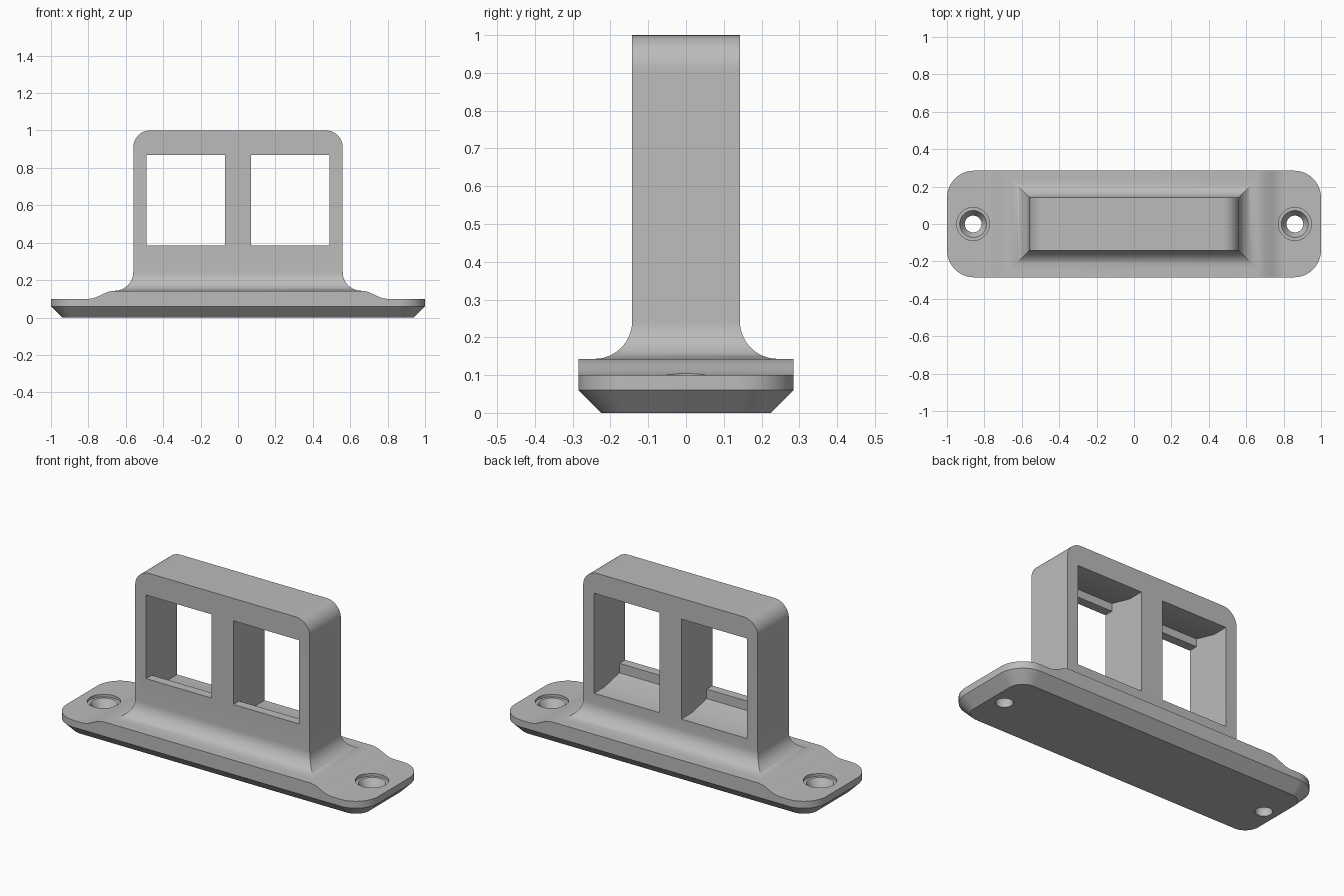
import bpy, bmesh, math

cube = bpy.data.objects.get("Cube")
if cube:
    bpy.data.objects.remove(cube, do_unlink=True)

grey = bpy.data.materials.new("plain grey")
grey.use_nodes = True
COLOUR = (0.5, 0.5, 0.5, 1)
grey.diffuse_color = COLOUR
grey.node_tree.nodes["Principled BSDF"].inputs["Base Color"].default_value = COLOUR


def loft(name, rings):
    """Skin a closed solid through rings that all have the same point count."""
    bm = bmesh.new()
    loops = [[bm.verts.new(p) for p in ring] for ring in rings]
    for low, high in zip(loops, loops[1:]):
        for i in range(len(low)):
            j = (i + 1) % len(low)
            bm.faces.new((low[i], low[j], high[j], high[i]))
    bm.faces.new(loops[0][::-1])
    bm.faces.new(loops[-1])
    bmesh.ops.recalc_face_normals(bm, faces=bm.faces)
    mesh = bpy.data.meshes.new(name)
    bm.to_mesh(mesh)
    bm.free()
    mesh.materials.append(grey)
    ob = bpy.data.objects.new(name, mesh)
    bpy.context.collection.objects.link(ob)
    return ob


def rounded_ring(hx, hy, r, z, steps=12):
    ring = []
    for q, (sx, sy) in enumerate([(1, 1), (-1, 1), (-1, -1), (1, -1)]):
        for i in range(steps + 1):
            a = math.pi / 2 * (q + i / steps)
            ring.append((sx * (hx - r) + r * math.cos(a),
                         sy * (hy - r) + r * math.sin(a), z))
    return ring


def rect_ring(hx, hy, z):
    return [(hx, hy, z), (-hx, hy, z), (-hx, -hy, z), (hx, -hy, z)]


def circle_ring(x, r, z, n=48):
    return [(x + r * math.cos(2 * math.pi * i / n),
             r * math.sin(2 * math.pi * i / n), z) for i in range(n)]


def combine(target, tool, operation):
    tool.hide_render = True
    mod = target.modifiers.new(operation.lower(), 'BOOLEAN')
    mod.object, mod.operation, mod.solver = tool, operation, 'EXACT'
    bpy.context.view_layer.objects.active = target
    bpy.ops.object.modifier_apply(modifier=mod.name)
    bpy.data.objects.remove(tool, do_unlink=True)


HALF_Y, TOP, RAISED = 0.285, 0.10, 0.143

# Base plate with rounded corners and a chamfered underside
mount = loft("wall_plate_mount", [
    rounded_ring(0.94, HALF_Y - 0.06, 0.085, 0),
    rounded_ring(1.0, HALF_Y, 0.145, 0.06),
    rounded_ring(1.0, HALF_Y, 0.145, TOP)])

# Raised centre with S-shaped ends
ease = [(0.66 + 0.14 * t, TOP + (RAISED - TOP) * (1 + math.cos(math.pi * t)) / 2)
        for t in (i / 12 for i in range(13))]
half = [(0.80, 0.07)] + ease[::-1]
outline = half + [(-x, z) for x, z in half[::-1]]
saddle = loft("raised_centre", [[(x, y, z) for x, z in outline]
                                for y in (-HALF_Y, HALF_Y)])
combine(mount, saddle, 'UNION')

# Upright frame: flared foot, straight sides, rounded top ends
HX, HY, FLARE, ROUND = 0.56, 0.1425, 0.10, 0.09
rings = [rect_ring(HX + FLARE, HY + FLARE, 0.12)]
for i in range(13):
    a = math.pi / 2 * i / 12
    off = FLARE * (1 - math.sin(a))
    rings.append(rect_ring(HX + off, HY + off, RAISED + FLARE * (1 - math.cos(a))))
for i in range(13):
    a = math.pi / 2 * i / 12
    rings.append(rect_ring(HX - ROUND * (1 - math.cos(a)), HY,
                           1 - ROUND + ROUND * math.sin(a)))
combine(mount, loft("upright_frame", rings), 'UNION')

# Side profile (y, z) of a socket: narrow front lip, taller tapering back
socket = [(-0.2, 0.385), (-0.09, 0.385), (-0.09, 0.33), (0.05, 0.30), (0.2, 0.30),
          (0.2, 0.88), (0.05, 0.88), (-0.09, 0.915), (-0.09, 0.87), (-0.2, 0.87)]
# Stepped countersink (radius, height)
sink = [(0.045, -0.1), (0.045, 0.04), (0.072, 0.085), (0.088, 0.085), (0.088, 0.2)]

for side in (-1, 1):
    cutter = loft("socket_cutter", [[(side * x, y, z) for y, z in socket]
                                    for x in (0.07, 0.49)])
    combine(mount, cutter, 'DIFFERENCE')
    cutter = loft("screw_hole_cutter", [circle_ring(side * 0.86, r, z) for r, z in sink])
    combine(mount, cutter, 'DIFFERENCE')

# Smooth the curves, keep the edges crisp
bpy.ops.object.select_all(action='DESELECT')
mount.select_set(True)
bpy.context.view_layer.objects.active = mount
bpy.ops.object.shade_smooth_by_angle(angle=math.radians(30))
